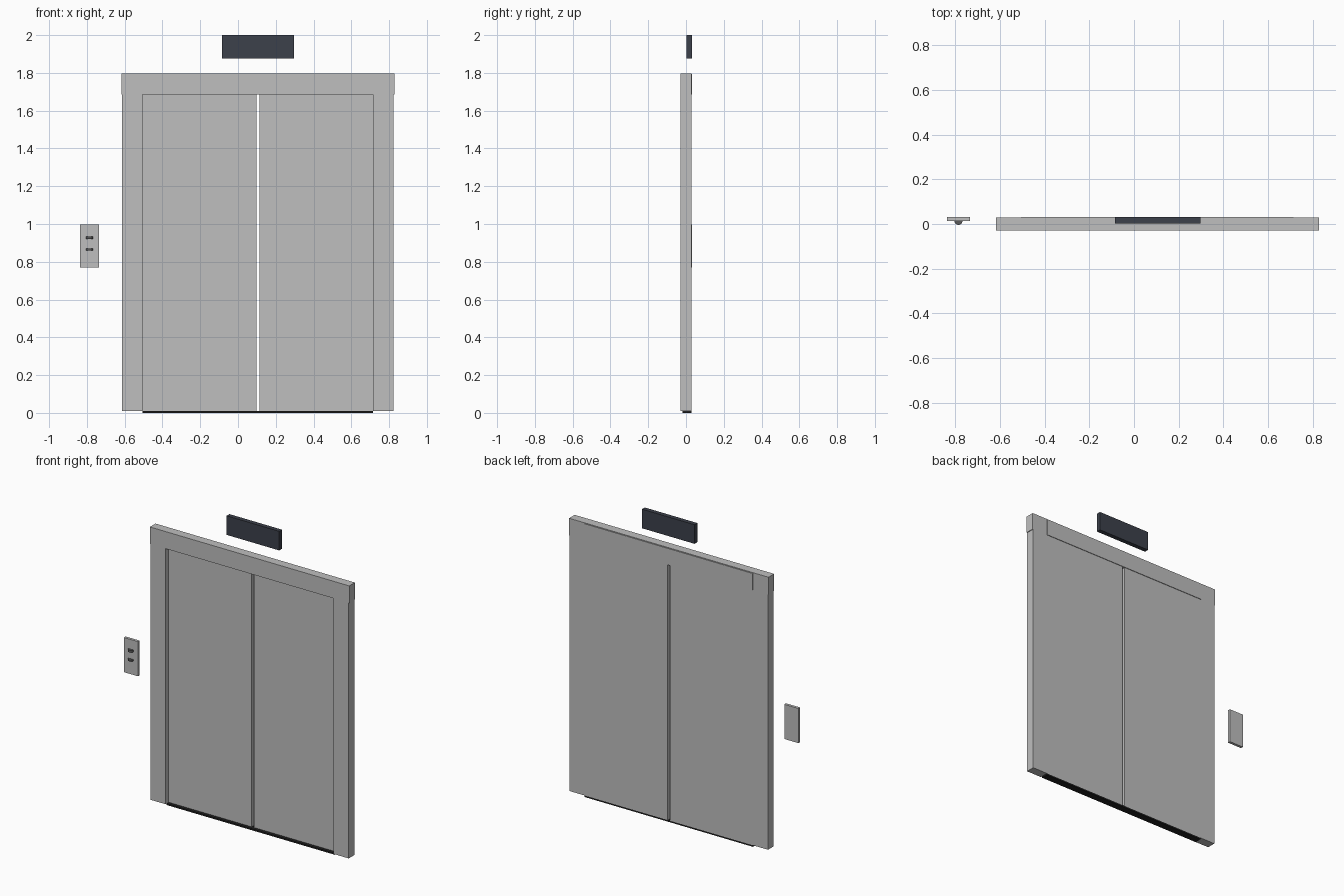
import bpy, bmesh, math

cube = bpy.data.objects.get("Cube")
if cube:
    bpy.data.objects.remove(cube)


def material(name, rgb):
    m = bpy.data.materials.new(name)
    m.use_nodes = True
    m.diffuse_color = (*rgb, 1)
    m.node_tree.nodes["Principled BSDF"].inputs["Base Color"].default_value = (*rgb, 1)
    return m


steel = material("brushed_steel", (0.52, 0.52, 0.52))
navy = material("dark_navy", (0.045, 0.052, 0.07))
black = material("sill_black", (0.015, 0.015, 0.015))
grey = material("button_grey", (0.1, 0.1, 0.1))


def prism(name, outline, z0, z1, mat):
    """Extrude a plan outline from z0 up to z1."""
    bm = bmesh.new()
    face = bm.faces.new([bm.verts.new((x, y, z0)) for x, y in outline])
    top = bmesh.ops.extrude_face_region(bm, geom=[face])["geom"]
    for v in top:
        if isinstance(v, bmesh.types.BMVert):
            v.co.z = z1
    bmesh.ops.recalc_face_normals(bm, faces=bm.faces)
    me = bpy.data.meshes.new(name)
    bm.to_mesh(me)
    bm.free()
    me.materials.append(mat)
    ob = bpy.data.objects.new(name, me)
    bpy.context.collection.objects.link(ob)
    return ob


def box(name, x0, x1, y0, y1, z0, z1, mat):
    return prism(name, [(x0, y0), (x1, y0), (x1, y1), (x0, y1)], z0, z1, mat)


# Main dimensions of the doorway
CENTRE, HALF_OPEN, HALF_FRAME = 0.105, 0.61, 0.723
FRONT, BACK, FLOOR, OPEN_TOP, TOP = -0.03, 0.028, 0.01, 1.685, 1.797

# Header across the full width, with a thin rail behind the opening
box("header", CENTRE - HALF_FRAME, CENTRE + HALF_FRAME, FRONT, BACK, OPEN_TOP, TOP, steel)
box("header_back_rail", CENTRE - HALF_OPEN, CENTRE + HALF_OPEN, BACK, 0.032,
    OPEN_TOP, TOP - 0.004, steel)

# Jambs and sliding doors, mirrored about the doorway centre
for side, s in (("left", 1), ("right", -1)):
    def span(a, b):
        return sorted((CENTRE + s * a, CENTRE + s * b))
    box(side + "_jamb", *span(HALF_OPEN, HALF_FRAME - 0.004), FRONT, BACK, FLOOR, OPEN_TOP, steel)
    box(side + "_door", *span(0.008, HALF_OPEN), 0.003, BACK, FLOOR, OPEN_TOP, steel)

# Sill under the doors
box("sill", CENTRE - HALF_OPEN, CENTRE + HALF_OPEN, -0.018, BACK, 0, FLOOR, black)

# Floor indicator above the doorway
box("floor_indicator", -0.085, 0.297, 0.003, 0.032, 1.875, 2.0, navy)

# Call panel with two half-round buttons
box("call_panel", -0.837, -0.735, 0.014, 0.032, 0.77, 0.997, steel)
arc = [(-0.786 + 0.018 * math.cos(a), 0.014 - 0.018 * math.sin(a))
       for a in (math.pi * i / 12 for i in range(13))]
for name, z, half in (("up_button", 0.927, 0.007), ("down_button", 0.866, 0.005)):
    prism(name, arc, z - half, z + half, grey)
